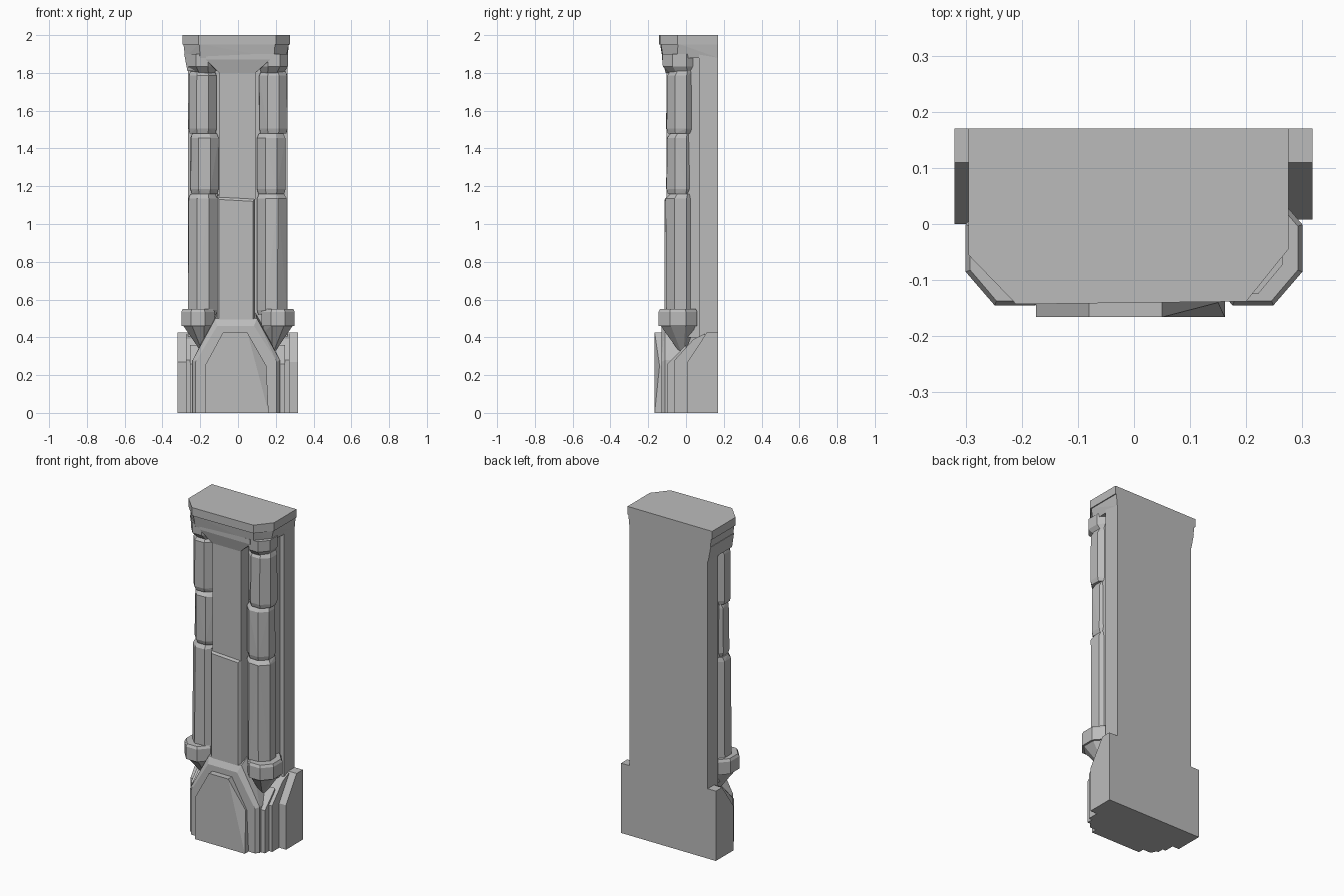
import bpy, bmesh, math, random

random.seed(4)
cube = bpy.data.objects.get("Cube")
if cube:
    bpy.data.objects.remove(cube, do_unlink=True)

stone = bpy.data.materials.new("grey_stone")
stone.use_nodes = True
GREY = (0.5, 0.5, 0.5, 1)
stone.diffuse_color = GREY
stone.node_tree.nodes["Principled BSDF"].inputs["Base Color"].default_value = GREY


def hull(name, points):
    """Flat-faced convex block around the given points."""
    bm = bmesh.new()
    for p in points:
        bm.verts.new(p)
    bmesh.ops.convex_hull(bm, input=bm.verts[:])
    bmesh.ops.delete(bm, geom=[v for v in bm.verts if not v.link_faces], context='VERTS')
    bmesh.ops.dissolve_limit(bm, angle_limit=0.02, verts=bm.verts[:], edges=bm.edges[:])
    bmesh.ops.recalc_face_normals(bm, faces=bm.faces[:])
    mesh = bpy.data.meshes.new(name)
    bm.to_mesh(mesh)
    bm.free()
    mesh.materials.append(stone)
    obj = bpy.data.objects.new(name, mesh)
    bpy.context.collection.objects.link(obj)
    return obj


def box(name, x0, x1, y0, y1, z0, z1):
    return hull(name, [(x, y, z) for x in (x0, x1) for y in (y0, y1) for z in (z0, z1)])


def level(outline, z):
    return [(x, y, z) for x, y in outline]


def upright(outline, y):
    return [(x, y, z) for x, z in outline]


def octagon(cx, cy, rx, ry, z, jitter=0):
    pts = []
    for i in range(8):
        a = math.radians(22.5 + 45 * i)
        k = (1 - random.uniform(0, jitter)) / math.cos(math.radians(22.5))
        pts.append((cx + rx * k * math.cos(a), cy + ry * k * math.sin(a), z))
    return pts


BACK = 0.17

# Back slab and recessed core
box("back_slab", -0.265, 0.262, 0.07, BACK, 0, 1.96)
box("core", -0.16, 0.16, -0.03, 0.1, 0.3, 1.9)

# Central pilaster in two stones
hull("pilaster_lower",
     upright([(-0.1, 0.48), (0.08, 0.48), (0.08, 1.12), (-0.1, 1.13)], -0.113)
     + upright([(-0.112, 0.48), (0.09, 0.48), (0.09, 1.14), (-0.112, 1.15)], -0.098)
     + upright([(-0.112, 0.48), (0.09, 0.48), (0.09, 1.15), (-0.112, 1.16)], 0))
box("pilaster_upper", -0.1, 0.092, -0.104, 0, 1.13, 1.9)

# Corner columns, collars, cones and capital lobes
for side, sx in (("right", -1), ("left", 1)):
    cx, cy = sx * 0.182, -0.028
    joints = [0.52, 1.16, 1.48, 1.81]
    for i, (z0, z1) in enumerate(zip(joints, joints[1:])):
        r = 0.08 if i == 0 else 0.077
        x = cx + random.uniform(-0.006, 0.006)
        hull(f"{side}_column_stone_{i + 1}",
             octagon(x, cy, r * 0.9, r * 0.9, z0, 0.04)
             + octagon(x, cy, r, r, z0 + 0.025, 0.05)
             + octagon(x, cy, r, r, z1 - 0.025, 0.09)
             + octagon(x, cy + 0.01, r * 0.85, r * 0.85, z1, 0.06))
    box(f"{side}_column_back", min(sx * 0.12, sx * 0.235), max(sx * 0.12, sx * 0.235),
        -0.02, 0.1, 0.4, 1.9)
    kx = sx * 0.212
    hull(f"{side}_collar", octagon(kx, -0.043, 0.088, 0.102, 0.46)
         + octagon(kx, -0.043, 0.088, 0.102, 0.535)
         + octagon(kx, -0.043, 0.08, 0.094, 0.55))
    hull(f"{side}_collar_cone", octagon(kx, -0.043, 0.08, 0.094, 0.465)
         + octagon(sx * 0.19, -0.03, 0.06, 0.06, 0.42)
         + octagon(sx * 0.185, -0.02, 0.015, 0.02, 0.33))
    hull(f"{side}_capital_lobe", octagon(cx, -0.02, 0.06, 0.07, 1.8)
         + octagon(sx * 0.19, -0.035, 0.075, 0.088, 1.835)
         + octagon(sx * 0.19, -0.035, 0.075, 0.09, 1.9))

# Capital: arched centre, flared body, overhanging side and top slab
hull("capital_centre",
     upright([(-0.1, 1.8), (0.092, 1.8), (0.19, 1.88), (-0.19, 1.88)], 0)
     + upright([(-0.1, 1.8), (0.092, 1.8)], -0.108)
     + upright([(0.17, 1.87), (-0.17, 1.87), (-0.17, 1.9), (0.17, 1.9)], -0.126))
body_low = [(-0.28, BACK), (-0.28, -0.05), (-0.2, -0.125), (0.19, -0.122), (0.255, -0.045), (0.262, BACK)]
top = [(-0.295, BACK), (-0.295, -0.055), (-0.21, -0.143), (0.2, -0.138), (0.275, -0.045), (0.275, BACK)]
body_top = [(x * 0.98, y if y == BACK else y * 0.96) for x, y in top]
hull("capital_body", level(body_low, 1.88) + level(body_top, 1.955))
hull("capital_side_flare", level([(-0.268, BACK), (-0.268, -0.06), (-0.23, -0.08), (-0.22, BACK)], 1.81)
     + level([(-0.285, BACK), (-0.285, -0.055), (-0.22, -0.11), (-0.2, BACK)], 1.9))
hull("capital_top", level(top, 1.95) + level(top, 2.0))

# Base wings with sloping shoulders
for side, x0, x1, front in (("right", -0.32, -0.2, 0.0), ("left", 0.2, 0.318, 0.008)):
    hull(f"{side}_base_wing", [(x, y, z) for x in (x0, x1) for y, z in
         ((front, 0), (front, 0.27), (0.11, 0.425), (BACK, 0.425), (BACK, 0))])

# Stepped corner block
hull("base_step", [(x, y, z) for x in (-0.275, 0.272) for y, z in
     ((-0.06, 0), (-0.06, 0.28), (0.04, 0.39), (0.1, 0.42), (0.1, 0))])
hull("base_step_front", [(x, y, z) for x in (-0.255, 0.25) for y, z in
     ((-0.098, 0), (-0.098, 0.26), (0, 0.36), (0, 0))])

# Outer arch tapering up into the pilaster
hull("base_arch",
     upright([(-0.225, 0), (-0.225, 0.27), (-0.11, 0.46), (0.085, 0.46), (0.205, 0.27), (0.205, 0)], -0.13)
     + upright([(-0.24, 0), (-0.24, 0.28), (-0.12, 0.5), (0.1, 0.5), (0.222, 0.28), (0.222, 0)], -0.11)
     + upright([(-0.24, 0), (-0.24, 0.28), (-0.11, 0.54), (0.09, 0.54), (0.222, 0.28), (0.222, 0)], 0))

# Raised front panel with a chipped edge
panel = [(-0.175, 0), (-0.175, 0.25), (-0.08, 0.425), (0.05, 0.425), (0.15, 0.25), (0.162, 0)]
hull("base_front_panel", upright(panel, -0.1)
     + upright(panel[:4] + panel[5:], -0.166) + upright(panel[4:5], -0.14))
